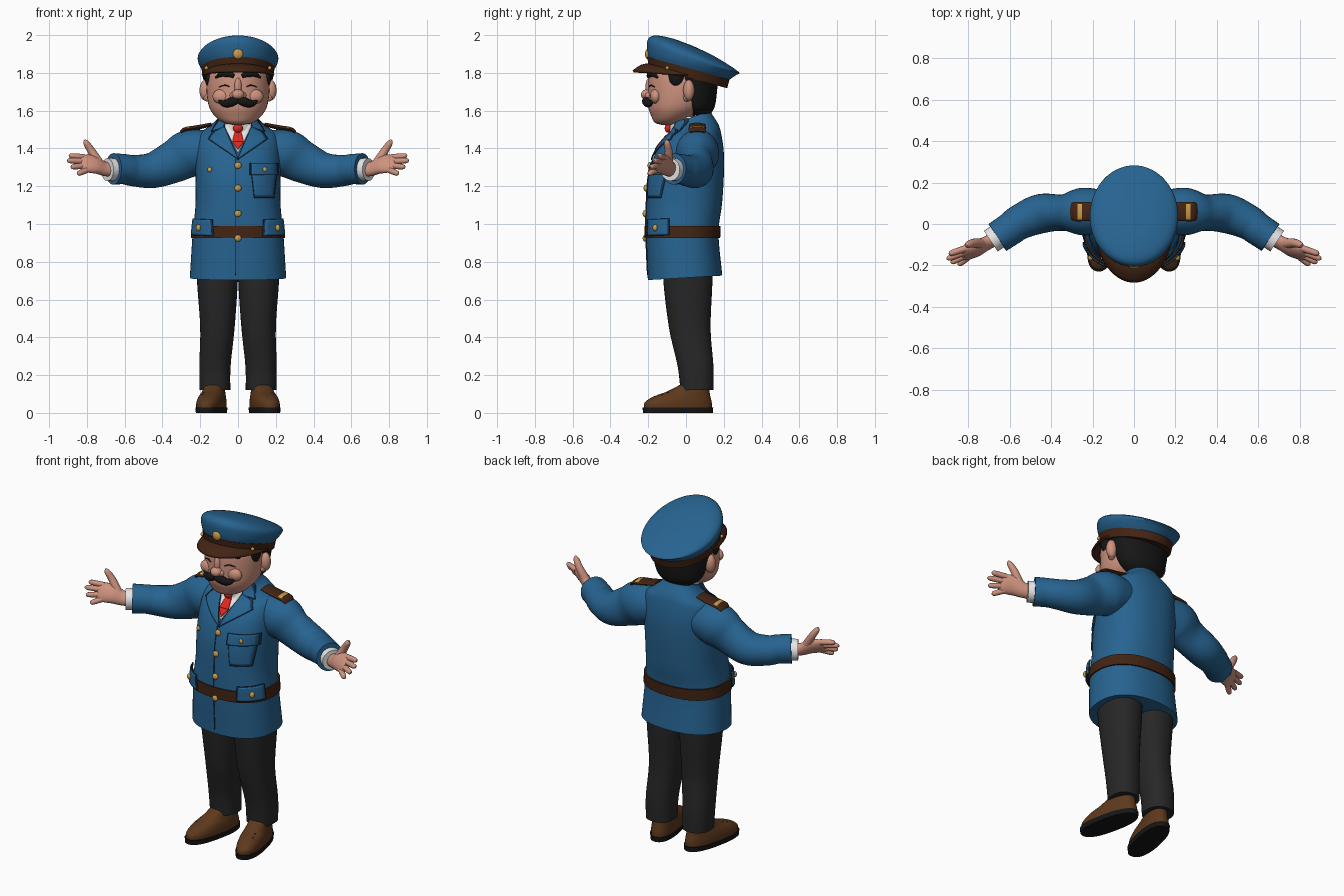
import bpy, bmesh
from math import sin, cos, pi, radians, copysign
from mathutils import Vector, Matrix
from mathutils.bvhtree import BVHTree

if "Cube" in bpy.data.objects:
    bpy.data.objects.remove(bpy.data.objects["Cube"])


def material(name, *rgb):
    m = bpy.data.materials.new(name)
    m.use_nodes = True
    m.diffuse_color = (*rgb, 1)
    m.node_tree.nodes["Principled BSDF"].inputs["Base Color"].default_value = (*rgb, 1)
    return m


BLUE = material("coat blue", .02, .125, .28)
NAVY = material("seam navy", .008, .035, .08)
LEATHER = material("dark leather", .055, .018, .007)
SHOE = material("shoe brown", .11, .04, .012)
BLACK = material("hair black", .008, .008, .008)
TROUSER = material("trouser grey", .02, .02, .021)
SKIN = material("skin", .62, .29, .21)
WHITE = material("shirt white", .8, .8, .8)
RED = material("tie red", .75, .02, .012)
GOLD = material("gold", .6, .33, .06)


def finish(name, bm, mat, pair=False, thick=0):
    bmesh.ops.recalc_face_normals(bm, faces=bm.faces)
    me = bpy.data.meshes.new(name)
    bm.to_mesh(me)
    bm.free()
    me.materials.append(mat)
    ob = bpy.data.objects.new(name, me)
    bpy.context.collection.objects.link(ob)
    if thick:
        mod = ob.modifiers.new("thickness", "SOLIDIFY")
        mod.thickness, mod.offset = thick, 0
    if pair:
        ob.modifiers.new("mirror", "MIRROR")
    return ob


def smooth_path(rows, steps=5):
    """Catmull-Rom interpolation of rows of any length."""
    v = [Vector(r) for r in rows]
    v = [v[0] * 2 - v[1]] + v + [v[-1] * 2 - v[-2]]
    out = []
    for a, b, c, d in zip(v, v[1:], v[2:], v[3:]):
        for i in range(steps):
            t = i / steps
            out.append(b + (c - a) * (t / 2) + (a * 2 - b * 5 + c * 4 - d) * (t * t / 2)
                       + (b * 3 - a - c * 3 + d) * (t ** 3 / 2))
    return out + [v[-2]]


def skin_rings(rings):
    bm = bmesh.new()
    loops = [[bm.verts.new(p) for p in r] for r in rings]
    n = len(loops[0])
    for lo, hi in zip(loops, loops[1:]):
        for i in range(n):
            bm.faces.new((lo[i], lo[(i + 1) % n], hi[(i + 1) % n], hi[i]))
    bm.faces.new(loops[0])
    bm.faces.new(loops[-1])
    return bm


def loft(name, rows, mat, power=2.0, pair=False, n=40, place=None):
    """Stack of level rings: x, y, z, x radius, y radius, slope."""
    def root(v):
        return copysign(abs(v) ** (2 / power), v)
    rings = []
    for x, y, z, rx, ry, slope in smooth_path([(*r, 0)[:6] for r in rows]):
        ring = []
        for i in range(n):
            a = 2 * pi * i / n
            dy = ry * root(sin(a))
            ring.append((x + rx * root(cos(a)), y + dy, z + slope * dy))
        rings.append(ring)
    bm = skin_rings(rings)
    if place:
        bm.transform(place)
    return finish(name, bm, mat, pair)


def sweep(name, rows, mat, up=(0, 0, 1), pair=False, n=20):
    """Oval tube along a path: x, y, z, side radius, up radius."""
    path = smooth_path(rows)
    up, rings = Vector(up), []
    for i, p in enumerate(path):
        t = path[min(i + 1, len(path) - 1)] - path[max(i - 1, 0)]
        t = Vector(t[:3]).normalized()
        b = (up - t * up.dot(t)).normalized()
        a = t.cross(b)
        rings.append([Vector(p[:3]) + a * p[3] * cos(2 * pi * k / n) + b * p[4] * sin(2 * pi * k / n)
                      for k in range(n)])
    return finish(name, skin_rings(rings), mat, pair)


def ball(name, loc, size, mat, pair=False):
    bm = bmesh.new()
    bmesh.ops.create_uvsphere(bm, u_segments=20, v_segments=12, radius=1)
    bm.transform(Matrix.Translation(loc) @ Matrix.Diagonal((*size, 1)))
    return finish(name, bm, mat, pair)


def surface(ob):
    return BVHTree.FromPolygons([v.co for v in ob.data.vertices], [p.vertices for p in ob.data.polygons])


def cast(tree, s, z, turn=0):
    """Point on a surface seen from the front, turned about z; and the outward direction."""
    out = Vector((sin(turn), -cos(turn), 0))
    start = Vector((cos(turn), sin(turn), 0)) * s + Vector((0, 0, z)) + out
    hit = tree.ray_cast(start, -out)[0]
    return (hit or tree.find_nearest(start - out * .9)[0]), out


def patch(name, tree, corners, mat, lift=.005, turn=0, pair=False, rim=False, n=10):
    """Thin four-cornered plate laid on a surface."""
    a, b, c, d = (Vector(p) for p in corners)
    if rim:
        mid = (a + b + c + d) / 4
        wide = [p + (p - mid).normalized() * .008 for p in (a, b, c, d)]
        patch(name + "_seam", tree, wide, NAVY, lift - .003, turn, pair)
    bm, grid = bmesh.new(), []
    for i in range(n + 1):
        lo, hi = a.lerp(d, i / n), b.lerp(c, i / n)
        row = []
        for j in range(n + 1):
            hit, out = cast(tree, *lo.lerp(hi, j / n), turn)
            row.append(bm.verts.new(hit + out * lift))
        grid.append(row)
    for r, q in zip(grid, grid[1:]):
        for j in range(n):
            bm.faces.new((r[j], r[j + 1], q[j + 1], q[j]))
    bmesh.ops.remove_doubles(bm, verts=bm.verts, dist=1e-5)
    return finish(name, bm, mat, pair, .006)


# Coat body, belt and sleeves
coat = loft("coat", [(0, -.005, .715, .255, .197, .06), (0, -.02, .95, .24, .192), (0, -.01, 1.1, .225, .2),
                     (0, 0, 1.25, .225, .2), (0, .02, 1.38, .225, .18), (0, .04, 1.47, .21, .145, .1),
                     (0, .045, 1.505, .165, .125, .2), (0, .035, 1.54, .118, .108, .3),
                     (0, .03, 1.565, .1, .098, .35)], BLUE, 2.3, n=64)
loft("belt", [(0, -.019, .925, .25, .2), (0, -.018, .99, .245, .202)], LEATHER, 2.3, n=64)
sweep("sleeves", [(.12, .06, 1.39, .1, .1), (.25, .06, 1.375, .115, .125), (.34, .055, 1.33, .088, .112),
                  (.45, .05, 1.285, .095, .095), (.55, .01, 1.282, .085, .083), (.6, -.025, 1.29, .08, .08),
                  (.66, -.065, 1.292, .078, .083)], BLUE, pair=True, n=32)
sweep("shirt_cuffs", [(.62, -.035, 1.288, .06, .062), (.692, -.083, 1.288, .06, .06)], WHITE, pair=True)

# Shirt, tie, lapels and pockets
body = surface(coat)
loft("shirt_collar", [(0, .01, 1.44, .09, .095), (0, .01, 1.5, .092, .097), (0, .005, 1.57, .085, .088)], WHITE)
patch("shirt_front", body, [(-.085, 1.54), (.085, 1.54), (0, 1.375), (0, 1.375)], WHITE, .003)
patch("tie_blade", body, [(-.014, 1.5), (.014, 1.5), (.03, 1.435), (-.03, 1.435)], RED, .012)
patch("tie_tip", body, [(-.03, 1.435), (.03, 1.435), (0, 1.395), (0, 1.395)], RED, .012)
ball("tie_knot", (0, -.095, 1.507), (.026, .018, .024), RED)
patch("lapels", body, [(.075, 1.515), (.125, 1.485), (.15, 1.45), (0, 1.345)], BLUE, .009, pair=True, rim=True)
patch("collar_flaps", body, [(.07, 1.55), (.1, 1.55), (.135, 1.495), (.078, 1.51)], BLUE, .009, pair=True, rim=True)
patch("front_seam", body, [(-.016, 1.34), (-.011, 1.34), (-.011, .73), (-.016, .73)], NAVY, .001, n=24)
patch("breast_pocket", body, [(.075, 1.27), (.2, 1.27), (.185, 1.145), (.09, 1.145)], BLUE, rim=True)
patch("breast_flap", body, [(.07, 1.32), (.205, 1.32), (.205, 1.262), (.07, 1.262)], BLUE, .01, rim=True)
patch("hip_flaps", body, [(-.07, 1.02), (.07, 1.025), (.075, .945), (-.075, .94)], BLUE, .02,
      radians(52), pair=True, rim=True)

# Gold buttons
for i, z in enumerate((1.31, 1.19, 1.055, .925)):
    ball(f"coat_button_{i + 1}", cast(body, 0, z)[0] + Vector((0, -.006, 0)), (.018, .012, .018), GOLD)
for name, x in (("pocket_button", .14), ("chest_badge", -.15)):
    ball(name, cast(body, x, 1.288)[0] + Vector((0, -.012, 0)), (.012, .008, .014), GOLD)
hip, out = cast(body, 0, .98, radians(52))
ball("hip_buttons", hip + out * .024, (.014, .014, .018), GOLD, pair=True)

# Shoulder boards
sweep("shoulder_boards", [(.14, .06, 1.527, .042, .01), (.21, .06, 1.512, .045, .012),
                          (.28, .06, 1.5, .047, .012), (.302, .06, 1.484, .04, .01)], LEATHER, pair=True)
sweep("shoulder_stripes", [(.25, .06, 1.507, .044, .012), (.272, .06, 1.503, .045, .012)], GOLD, pair=True)

# Hands
tilt = Vector((.2, .5, .85))
sweep("palms", [(.66, -.065, 1.288, .035, .04), (.71, -.092, 1.293, .03, .042), (.76, -.118, 1.315, .03, .054),
                (.81, -.14, 1.32, .022, .053), (.832, -.148, 1.323, .012, .042)], SKIN, tilt, True)
tips = {"index": (.895, -.145, 1.362), "middle": (.905, -.17, 1.336),
        "ring": (.885, -.188, 1.302), "little": (.85, -.198, 1.265)}
for k, (name, tip) in enumerate(tips.items()):
    base, tip = Vector((.805, -.137, 1.32)) + tilt * (.039 - .026 * k), Vector(tip)
    rows = [(*base.lerp(tip, t), r, r) for t, r in ((0, .016), (.5, .0155), (.88, .013), (1, .004))]
    sweep(name + "_fingers", rows, SKIN, tilt, True, 12)
sweep("thumbs", [(.735, -.095, 1.32, .026, .026), (.775, -.092, 1.385, .021, .021),
                 (.803, -.1, 1.428, .016, .016), (.812, -.103, 1.446, .005, .005)], SKIN, (0, 1, 0), True, 14)

# Trousers and shoes
loft("trouser_legs", [(.108, .01, .8, .105, .125), (.109, .01, .7, .108, .13), (.109, .02, .45, .091, .11),
                      (.122, .05, .25, .083, .095), (.122, .058, .12, .081, .087)], TROUSER, 2.3, True)
toe_out = Matrix.Translation((.12, .055, 0)) @ Matrix.Rotation(radians(12), 4, "Z")
loft("shoe_soles", [(0, -.1, 0, .07, .188), (0, -.1, .028, .073, .19)], BLACK, 2.4, True, place=toe_out)
loft("shoes", [(0, -.1, .028, .069, .184), (0, -.098, .055, .069, .18), (0, -.08, .085, .064, .155),
               (0, -.045, .112, .056, .115), (0, -.01, .15, .05, .075)], SHOE, 2.3, True, place=toe_out)
for i in range(3):
    sweep(f"shoe_laces_{i + 1}", [(.115 + .008 * i, -.055 - .03 * i, .119 - .011 * i, .005, .004),
                                  (.175 + .008 * i, -.065 - .03 * i, .117 - .011 * i, .005, .004)], BLACK, pair=True, n=8)

# Head, ears and nose
head = loft("head", [(0, -.095, 1.525, .03, .035), (0, -.09, 1.537, .08, .075), (0, -.07, 1.57, .122, .113),
                     (0, -.045, 1.62, .153, .155), (0, -.03, 1.7, .166, .17), (0, -.025, 1.78, .164, .172),
                     (0, -.02, 1.84, .15, .16)], SKIN)
ball("ears", (.172, .015, 1.708), (.032, .03, .055), SKIN, True)
ball("ear_lobes", (.163, .005, 1.67), (.02, .02, .022), SKIN, True)
ball("nose", (0, -.206, 1.685), (.034, .033, .028), SKIN)
ball("nose_bridge", (0, -.193, 1.725), (.02, .022, .05), SKIN)
ball("nostrils", (.026, -.198, 1.68), (.018, .02, .018), SKIN, True)
ball("cheeks", (.085, -.16, 1.675), (.05, .03, .04), SKIN, True)

# Hair, brows, eyelids and moustache
loft("hair", [(0, .07, 1.575, .085, .055), (0, .062, 1.62, .138, .09), (0, .05, 1.7, .165, .114),
              (0, .04, 1.78, .176, .13), (0, .03, 1.84, .165, .14)], BLACK)
ball("sideburns", (.155, -.05, 1.785), (.022, .042, .058), BLACK, True)
face = surface(head)


def on_face(points, forward):
    return [(*(cast(face, x, z)[0] + Vector((0, -forward, 0))), a, b) for x, z, a, b in points]


sweep("eyebrows", on_face([(.022, 1.782, .008, .01), (.05, 1.795, .013, .017), (.09, 1.793, .012, .014),
                           (.118, 1.775, .005, .005)], .006), BLACK, pair=True)
sweep("closed_eyes", on_face([(.045, 1.727, .004, .002), (.07, 1.735, .005, .003), (.1, 1.725, .004, .002)], .001),
      BLACK, pair=True, n=8)
sweep("moustache", on_face([(0, 1.655, .018, .016), (.03, 1.648, .022, .024), (.06, 1.638, .018, .021),
                            (.085, 1.642, .012, .014), (.104, 1.662, .004, .004)], .012), BLACK, pair=True)

# Cap
loft("cap_crown", [(0, .015, 1.815, .187, .21, -.26), (0, .03, 1.852, .208, .235, -.27),
                   (0, .04, 1.887, .211, .243, -.36), (0, .04, 1.914, .175, .205, -.41),
                   (0, .035, 1.937, .095, .11, -.42), (0, .035, 1.943, .01, .012, -.42)], BLUE, n=56)
loft("cap_band", [(0, .01, 1.775, .186, .208, -.27), (0, .013, 1.826, .194, .218, -.27)], LEATHER, n=56)
bm, columns = bmesh.new(), []
for i in range(33):
    a = pi + pi * i / 32
    column = []
    for j in range(7):
        t = j / 6
        y = .01 + (.2 + .09 * t) * sin(a)
        z = (1 - t) * (1.79 - .054 * sin(a)) + t * (1.785 - .022 * sin(a)) + .012 * sin(pi * t) * -sin(a)
        column.append(bm.verts.new(((.18 + .008 * t) * cos(a), y, z)))
    columns.append(column)
for p, q in zip(columns, columns[1:]):
    for j in range(6):
        bm.faces.new((p[j], p[j + 1], q[j + 1], q[j]))
finish("cap_visor", bm, LEATHER, thick=.012)
ball("cap_badge", (0, -.203, 1.9), (.027, .014, .027), GOLD)
ball("cap_studs", (.168, -.1, 1.826), (.01, .01, .01), GOLD, True)

# Smooth shading with crisp edges
for ob in bpy.context.scene.objects:
    ob.select_set(ob.type == "MESH")
bpy.context.view_layer.objects.active = coat
bpy.ops.object.shade_smooth_by_angle(angle=radians(40))
